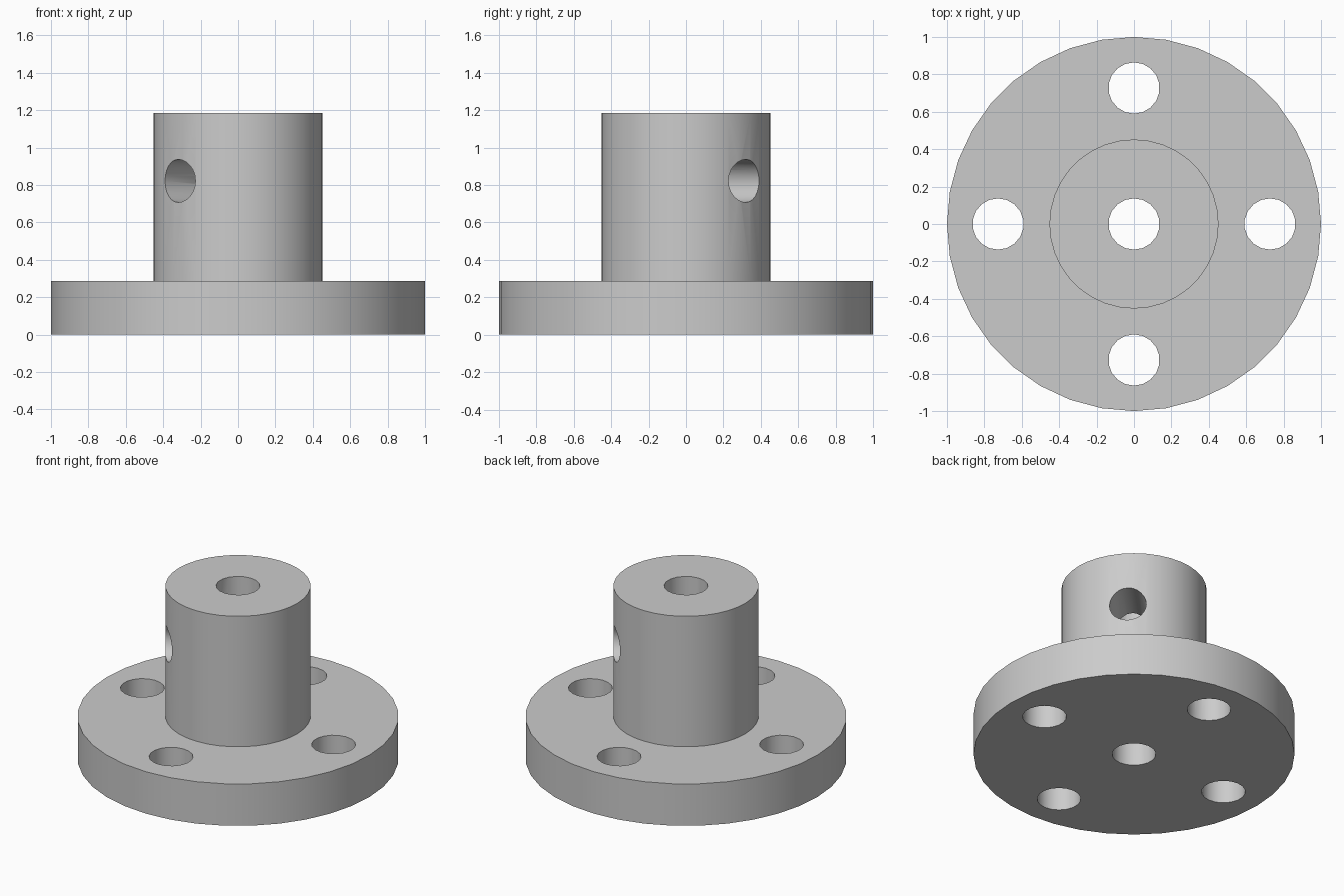
import bpy
from math import pi, cos, sin, radians

if "Cube" in bpy.data.objects:
    bpy.data.objects.remove(bpy.data.objects["Cube"], do_unlink=True)

FLANGE_R, FLANGE_H = 1.0, 0.288
HUB_R, HUB_TOP = 0.452, 1.185
HOLE_R, BOLT_CIRCLE = 0.137, 0.727

# Single plain grey metal
metal = bpy.data.materials.new("grey_metal")
metal.use_nodes = True
grey = (0.6, 0.6, 0.6, 1)
metal.diffuse_color = grey
metal.node_tree.nodes["Principled BSDF"].inputs["Base Color"].default_value = grey


def cylinder(name, radius, depth, location, sides, rotation=(0, 0, 0)):
    bpy.ops.mesh.primitive_cylinder_add(vertices=sides, radius=radius, depth=depth,
                                        location=location, rotation=rotation)
    obj = bpy.context.object
    obj.name = name
    return obj


def combine(target, tool, operation):
    """Apply a boolean, then discard the tool."""
    mod = target.modifiers.new(operation.title(), "BOOLEAN")
    mod.operation, mod.solver, mod.object = operation, "EXACT", tool
    bpy.context.view_layer.objects.active = target
    bpy.ops.object.modifier_apply(modifier=mod.name)
    bpy.data.objects.remove(tool, do_unlink=True)


# Round base flange with the hub joined on top
body = cylinder("flanged_hub", FLANGE_R, FLANGE_H, (0, 0, FLANGE_H / 2), 36)
bpy.ops.object.transform_apply(location=True)
hub_bottom = FLANGE_H / 2
hub = cylinder("hub", HUB_R, HUB_TOP - hub_bottom, (0, 0, (HUB_TOP + hub_bottom) / 2), 36)
combine(body, hub, "UNION")

# Centre bore
combine(body, cylinder("bore", HOLE_R, 4, (0, 0, 0), 18), "DIFFERENCE")

# Four bolt holes around the flange
for i in range(4):
    a = i * pi / 2
    place = (BOLT_CIRCLE * cos(a), BOLT_CIRCLE * sin(a), 0)
    combine(body, cylinder("bolt_hole", HOLE_R, 2, place, 18), "DIFFERENCE")

# Diagonal set-screw hole through the hub
screw = cylinder("screw_hole", 0.115, 2, (0, 0, 0.822), 24, (0, pi / 2, pi / 4))
combine(body, screw, "DIFFERENCE")

# Finish
body.data.materials.clear()
body.data.materials.append(metal)
bpy.ops.object.select_all(action="DESELECT")
body.select_set(True)
bpy.context.view_layer.objects.active = body
bpy.ops.object.shade_smooth_by_angle(angle=radians(30))
